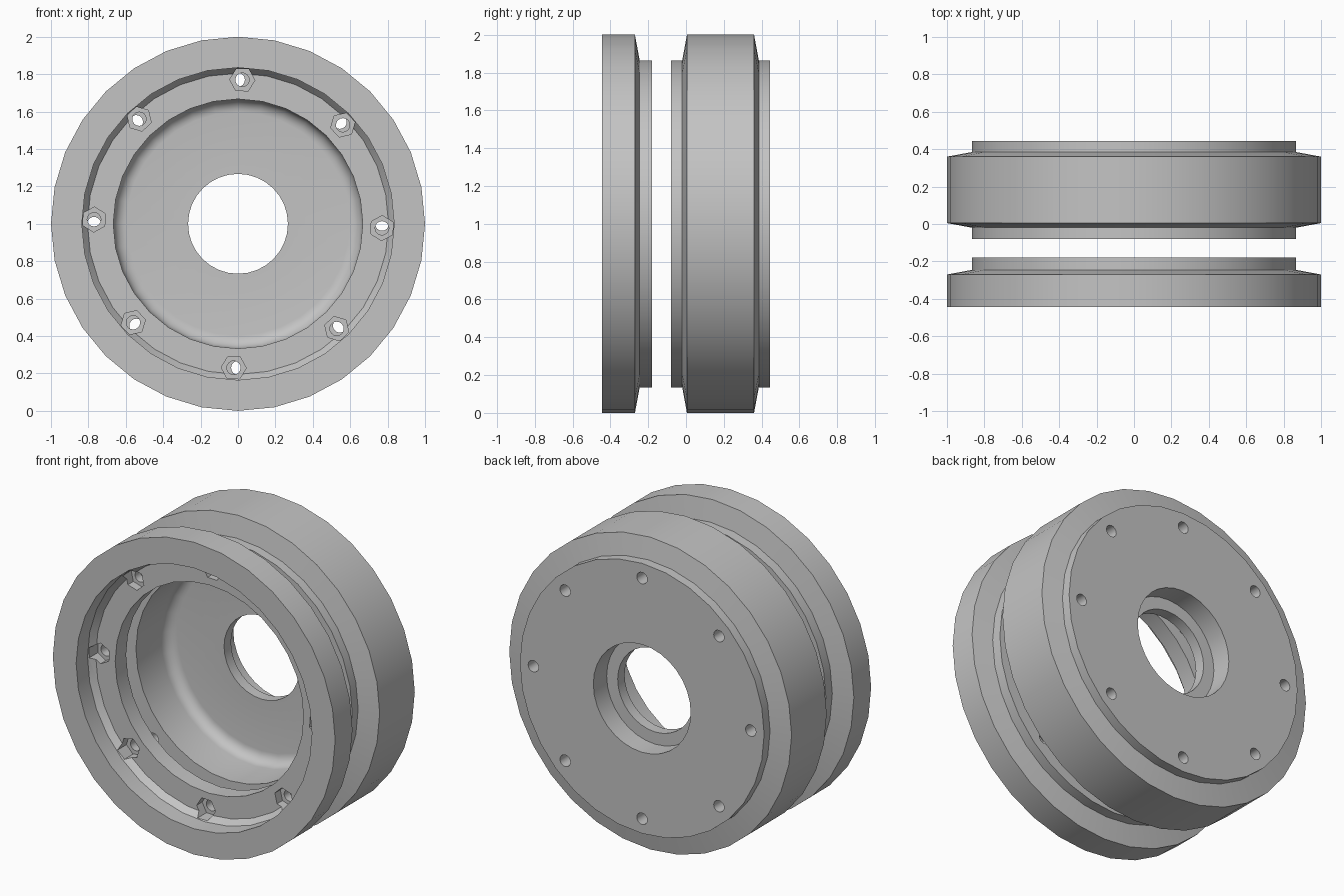
import bpy, bmesh
from math import cos, sin, pi, radians

cube = bpy.data.objects.get("Cube")
if cube:
    bpy.data.objects.remove(cube, do_unlink=True)

SEGMENTS = 32
BOLT_RADIUS = 0.77
TWIST = radians(-1.7)   # front bolt pattern sits slightly turned

grey = bpy.data.materials.new("plain grey")
grey.use_nodes = True
grey.diffuse_color = (0.55, 0.55, 0.55, 1)
grey.node_tree.nodes["Principled BSDF"].inputs["Base Color"].default_value = grey.diffuse_color


def finish(name, bm):
    bmesh.ops.recalc_face_normals(bm, faces=bm.faces)
    mesh = bpy.data.meshes.new(name)
    bm.to_mesh(mesh)
    bm.free()
    obj = bpy.data.objects.new(name, mesh)
    obj.location.z = 1
    mesh.materials.append(grey)
    bpy.context.collection.objects.link(obj)
    return obj


def lathe(name, profile):
    """Revolve a closed (radius, y) profile around the y axis."""
    bm = bmesh.new()
    rings = []
    for i in range(SEGMENTS):
        a = 2 * pi * i / SEGMENTS
        rings.append([bm.verts.new((r * cos(a), y, r * sin(a))) for r, y in profile])
    n = len(profile)
    for i, ring in enumerate(rings):
        after = rings[(i + 1) % SEGMENTS]
        for j in range(n):
            k = (j + 1) % n
            bm.faces.new((ring[j], ring[k], after[k], after[j]))
    return finish(name, bm)


def bolt_cutter(name, radius, sides, y0, y1, twist):
    """Eight prisms along y on the bolt circle, each turned with the pattern."""
    bm = bmesh.new()
    for i in range(8):
        t = i * pi / 4 + twist
        cx, cz = BOLT_RADIUS * cos(t), BOLT_RADIUS * sin(t)
        ends = []
        for y in (y0, y1):
            ends.append([bm.verts.new((cx + radius * cos(a), y, cz + radius * sin(a)))
                         for a in (t + pi / 2 + 2 * pi * s / sides for s in range(sides))])
            bm.faces.new(ends[-1])
        for s in range(sides):
            q = (s + 1) % sides
            bm.faces.new((ends[0][s], ends[0][q], ends[1][q], ends[1][s]))
    cutter = finish(name, bm)
    cutter.hide_render = True
    return cutter


def cut(obj, cutters):
    bpy.ops.object.select_all(action="DESELECT")
    obj.select_set(True)
    bpy.context.view_layer.objects.active = obj
    for cutter in cutters:
        mod = obj.modifiers.new("bolt cut", "BOOLEAN")
        mod.operation = "DIFFERENCE"
        mod.solver = "EXACT"
        mod.object = cutter
        bpy.ops.object.modifier_apply(modifier=mod.name)
        bpy.data.objects.remove(cutter, do_unlink=True)
    bpy.ops.object.shade_smooth_by_angle(angle=radians(30))


# Front ring: wide rim, recessed bolt flange, narrow spigot behind
front_ring = lathe("front_ring", [
    (1, -0.445), (1, -0.27), (0.865, -0.245), (0.865, -0.18),
    (0.667, -0.18), (0.667, -0.29), (0.805, -0.29), (0.835, -0.33), (0.835, -0.445)])
cut(front_ring, [
    bolt_cutter("nut_pocket_cutter", 0.067, 6, -0.4, -0.235, TWIST),
    bolt_cutter("front_hole_cutter", 0.037, 16, -0.3, -0.1, TWIST)])

# Back drum: dished inside with a rounded floor corner, counterbored centre hole
fillet = 0.07
corner = [(0.667 - fillet + fillet * cos(a), 0.24 - fillet + fillet * sin(a))
          for a in (pi / 2 * i / 6 for i in range(7))]
back_drum = lathe("back_drum", [
    (0.667, -0.08), *corner, (0.267, 0.24), (0.267, 0.31), (0.345, 0.31),
    (0.345, 0.445), (0.865, 0.445), (0.865, 0.385), (1, 0.36),
    (1, 0.005), (0.865, -0.02), (0.865, -0.08)])
cut(back_drum, [bolt_cutter("back_hole_cutter", 0.037, 16, -0.2, 0.6, 0)])
